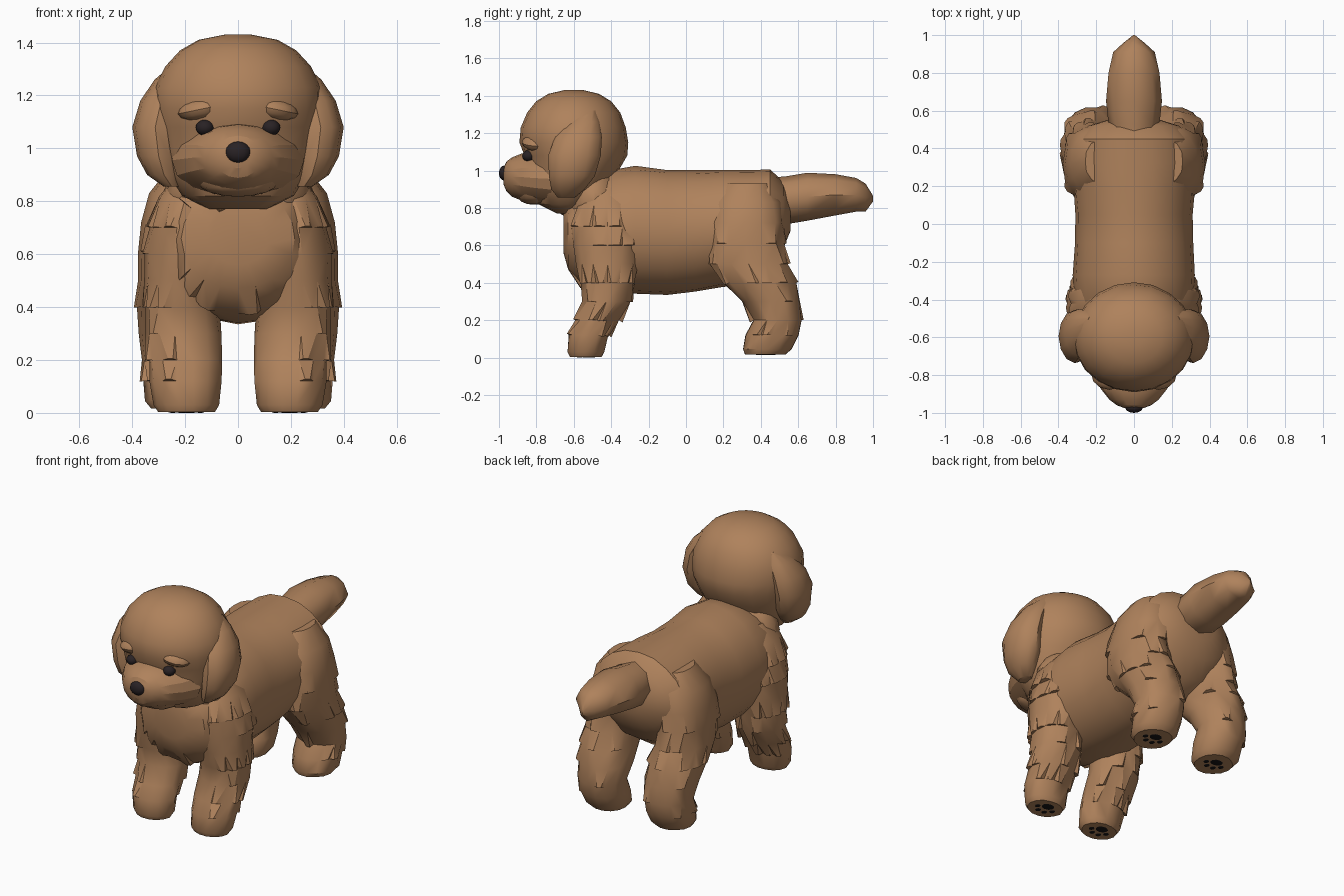
import bpy, bmesh, math, random
from mathutils import Matrix, Vector

random.seed(4)


def material(name, rgb):
    m = bpy.data.materials.new(name)
    m.diffuse_color = (*rgb, 1)
    return m


FUR = material("brown fur", (0.43, 0.224, 0.107))
DARK = material("dark nose", (0.022, 0.016, 0.018))
PAD = material("black pad", (0.008, 0.007, 0.007))


def finish(bm, name, mat, mirror=False, angle=35):
    """Turn a bmesh into a shaded object, optionally mirrored across x."""
    bmesh.ops.recalc_face_normals(bm, faces=bm.faces[:])
    me = bpy.data.meshes.new(name)
    bm.to_mesh(me)
    bm.free()
    ob = bpy.data.objects.new(name, me)
    bpy.context.collection.objects.link(ob)
    me.materials.append(mat)
    bpy.ops.object.select_all(action='DESELECT')
    ob.select_set(True)
    bpy.context.view_layer.objects.active = ob
    bpy.ops.object.shade_smooth_by_angle(angle=math.radians(angle))
    if mirror:
        mod = ob.modifiers.new("mirror", 'MIRROR')
        mod.use_mirror_merge = False
    return ob


def add_tufts(bm, pick, chance, lift):
    """Lift and pinch the lower edge of chosen faces into pointed locks of fur."""
    bmesh.ops.recalc_face_normals(bm, faces=bm.faces[:])
    bm.normal_update()
    chosen = [f for f in bm.faces if len(f.verts) == 4
              and pick(f.calc_center_median(), f.normal) and random.random() < chance]
    if not chosen:
        return
    normals = [f.normal.copy() for f in chosen]
    new = bmesh.ops.extrude_discrete_faces(bm, faces=chosen)["faces"]
    for f, n in zip(new, normals):
        low = sorted(f.verts, key=lambda v: v.co.z)[:2]
        tip = low[0].co.lerp(low[1].co, random.uniform(0.2, 0.8))
        out = n * lift * random.uniform(0.5, 1.1)
        for v in low:
            v.co = v.co.lerp(tip, 0.65) + out
    bmesh.ops.remove_doubles(bm, verts=bm.verts[:], dist=1e-4)


def loft(name, axis, rings, seg=14, mirror=False, jitter=0.0, tufts=None, angle=35):
    """Skin elliptical rings (position, centre x, other centre, radius x, other radius)."""
    bm = bmesh.new()
    loops = []
    for t, cx, co, rx, ro in rings:
        loop = []
        for i in range(seg):
            a = 2 * math.pi * i / seg
            k = 1 + random.uniform(-jitter, jitter)
            u, w = cx + k * rx * math.cos(a), co + k * ro * math.sin(a)
            loop.append(bm.verts.new((u, w, t) if axis == 'z' else (u, t, w)))
        loops.append(loop)
    for a, b in zip(loops, loops[1:]):
        for i in range(seg):
            j = (i + 1) % seg
            bm.faces.new((a[i], a[j], b[j], b[i]))
    bm.faces.new(loops[0])
    bm.faces.new(loops[-1])
    if tufts:
        add_tufts(bm, *tufts)
    return finish(bm, name, FUR, mirror, angle)


def blob(name, centre, radii, mat, mirror=False, seg=12, tilt=0):
    """Ellipsoid, optionally rolled about the y axis."""
    bm = bmesh.new()
    m = Matrix.Translation(centre) @ Matrix.Rotation(tilt, 4, 'Y') @ Matrix.Diagonal((*radii, 1))
    bmesh.ops.create_uvsphere(bm, u_segments=seg, v_segments=max(6, seg * 2 // 3), radius=1, matrix=m)
    return finish(bm, name, mat, mirror)


# Torso with shaggy chest
loft("torso", 'y', [
    (-0.655, 0, 0.67, 0.12, 0.11), (-0.63, 0, 0.66, 0.215, 0.19),
    (-0.55, 0, 0.65, 0.28, 0.275), (-0.43, 0, 0.67, 0.315, 0.33),
    (-0.27, 0, 0.68, 0.325, 0.342), (-0.10, 0, 0.67, 0.315, 0.335),
    (0.05, 0, 0.675, 0.312, 0.325), (0.18, 0, 0.69, 0.32, 0.315),
    (0.32, 0, 0.70, 0.33, 0.305), (0.45, 0, 0.74, 0.31, 0.265),
    (0.52, 0, 0.76, 0.24, 0.18), (0.56, 0, 0.76, 0.11, 0.08)],
    seg=20, jitter=0.01,
    tufts=(lambda c, n: c.y < -0.35 and 0.4 < c.z < 0.85, 0.3, 0.02))

# Neck ruff under the head
blob("neck", (0, -0.49, 0.83), (0.27, 0.16, 0.20), FUR, seg=16)

# Rounded head
loft("head", 'z', [
    (0.77, 0, -0.63, 0.11, 0.06), (0.82, 0, -0.63, 0.21, 0.16),
    (0.90, 0, -0.62, 0.26, 0.21), (1.00, 0, -0.60, 0.295, 0.24),
    (1.08, 0, -0.59, 0.31, 0.275), (1.15, 0, -0.60, 0.32, 0.29),
    (1.23, 0, -0.603, 0.315, 0.282), (1.31, 0, -0.60, 0.275, 0.25),
    (1.37, 0, -0.60, 0.22, 0.20), (1.41, 0, -0.60, 0.15, 0.135),
    (1.43, 0, -0.60, 0.05, 0.05)],
    seg=20, jitter=0.006)

# Hanging ears
loft("ear", 'z', [
    (0.855, 0.25, -0.64, 0.03, 0.045), (0.90, 0.28, -0.63, 0.065, 0.09),
    (0.97, 0.30, -0.61, 0.082, 0.125), (1.08, 0.313, -0.595, 0.087, 0.14),
    (1.18, 0.29, -0.575, 0.08, 0.125), (1.26, 0.25, -0.55, 0.065, 0.09),
    (1.32, 0.215, -0.52, 0.03, 0.04)],
    seg=12, mirror=True, jitter=0.02)

# Muzzle, chin and nose
loft("muzzle", 'y', [
    (-0.72, 0, 0.955, 0.25, 0.15), (-0.82, 0, 0.96, 0.21, 0.135),
    (-0.88, 0, 0.965, 0.17, 0.125), (-0.93, 0, 0.965, 0.13, 0.105),
    (-0.96, 0, 0.968, 0.09, 0.08), (-0.975, 0, 0.97, 0.05, 0.045)],
    seg=16, angle=22)
blob("chin", (0, -0.815, 0.872), (0.15, 0.09, 0.055), FUR)
blob("nose", (0, -0.973, 0.986), (0.047, 0.027, 0.04), DARK)

# Eyes and brows
blob("eye", (0.125, -0.842, 1.078), (0.035, 0.034, 0.03), DARK, True)
blob("brow", (0.13, -0.79, 1.15), (0.10, 0.088, 0.045), FUR, True, tilt=0.2)

# Faceted tail
loft("tail", 'y', [
    (0.40, 0, 0.87, 0.11, 0.09), (0.53, 0, 0.84, 0.135, 0.128),
    (0.65, 0, 0.86, 0.148, 0.128), (0.80, 0, 0.87, 0.135, 0.11),
    (0.91, 0, 0.87, 0.11, 0.09), (0.96, 0, 0.855, 0.055, 0.075),
    (1.00, 0, 0.85, 0.005, 0.015)],
    seg=8, angle=50)

# Front legs
loft("front_leg", 'z', [
    (0.003, 0.195, -0.535, 0.105, 0.085), (0.03, 0.195, -0.535, 0.125, 0.10),
    (0.12, 0.20, -0.52, 0.135, 0.108), (0.20, 0.20, -0.475, 0.138, 0.118),
    (0.30, 0.205, -0.425, 0.145, 0.13), (0.40, 0.21, -0.42, 0.143, 0.145),
    (0.50, 0.212, -0.42, 0.14, 0.172), (0.60, 0.212, -0.42, 0.138, 0.19),
    (0.70, 0.20, -0.42, 0.135, 0.192), (0.82, 0.18, -0.42, 0.12, 0.16),
    (0.91, 0.15, -0.42, 0.07, 0.09)],
    seg=14, mirror=True, jitter=0.03,
    tufts=(lambda c, n: 0.15 < c.z < 0.8 and (n.x > 0 or n.y > 0.3), 0.4, 0.022))

# Hind legs with bulky thighs
loft("hind_leg", 'z', [
    (0.016, 0.22, 0.425, 0.105, 0.11), (0.045, 0.22, 0.435, 0.13, 0.135),
    (0.12, 0.22, 0.462, 0.135, 0.145), (0.20, 0.225, 0.49, 0.14, 0.13),
    (0.30, 0.222, 0.455, 0.155, 0.155), (0.40, 0.232, 0.39, 0.15, 0.2),
    (0.50, 0.237, 0.335, 0.143, 0.215), (0.61, 0.237, 0.32, 0.14, 0.208),
    (0.72, 0.23, 0.315, 0.135, 0.205), (0.83, 0.21, 0.32, 0.125, 0.185),
    (0.93, 0.17, 0.33, 0.09, 0.12)],
    seg=14, mirror=True, jitter=0.03,
    tufts=(lambda c, n: 0.15 < c.z < 0.7 and (n.x > 0 or n.y > 0.2), 0.4, 0.022))

# Paw pads: one large pad and four toes nearly flush under each paw
for part, x, y, z in (("front", 0.195, -0.53, 0.004), ("hind", 0.22, 0.43, 0.017)):
    blob(part + "_paw_pad", (x, y + 0.02, z), (0.04, 0.032, 0.004), PAD, True, 10)
    for i in range(4):
        a = math.radians(200 + 47 * i)
        centre = (x + 0.055 * math.cos(a), y + 0.012 + 0.055 * math.sin(a), z)
        blob(f"{part}_toe_pad_{i + 1}", centre, (0.017, 0.019, 0.004), PAD, True, 8)
